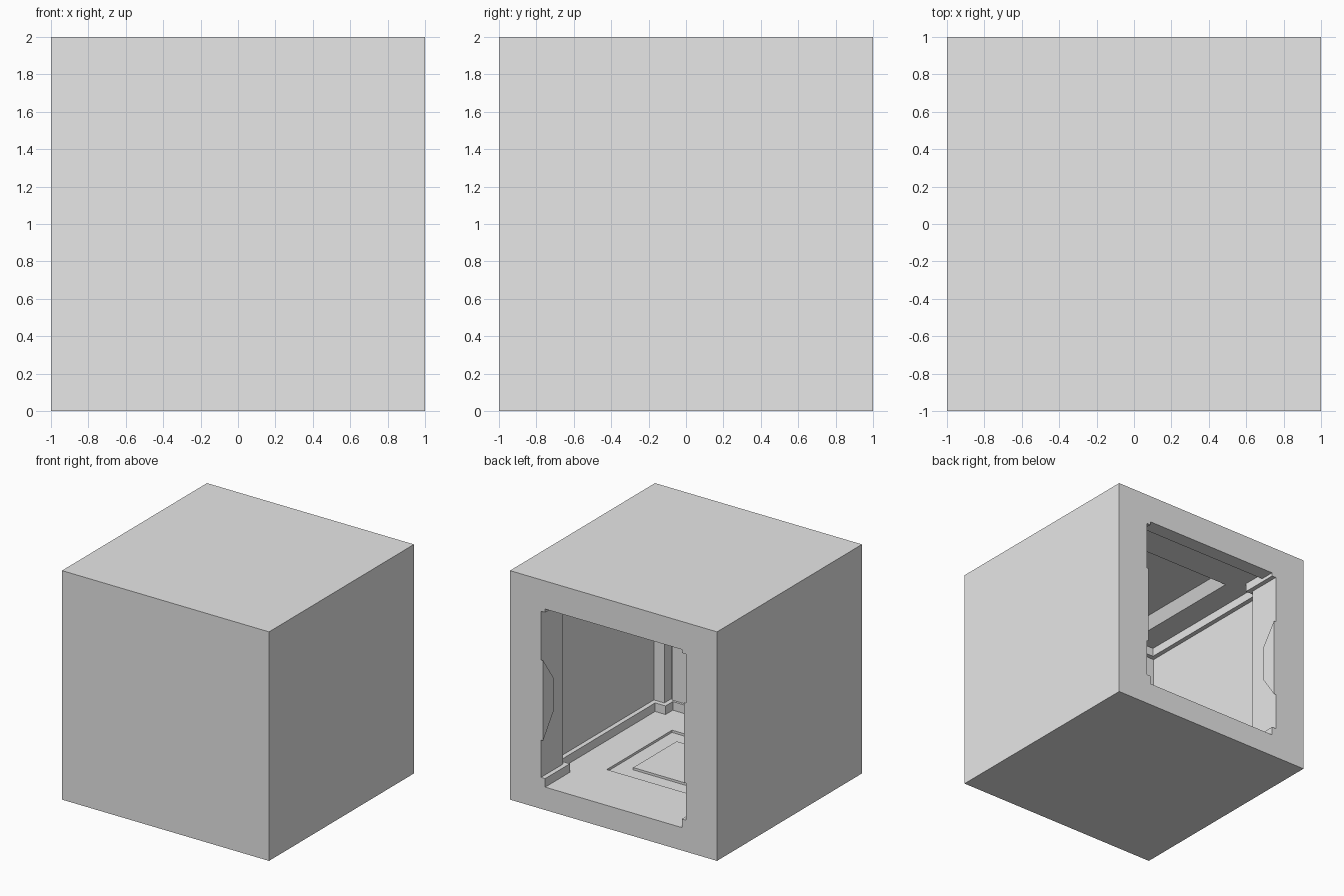
import bpy
import bmesh
from mathutils import Vector

if "Cube" in bpy.data.objects:
    bpy.data.objects.remove(bpy.data.objects["Cube"], do_unlink=True)

grey = bpy.data.materials.new("plain_grey")
grey.use_nodes = True
grey.diffuse_color = (0.8, 0.8, 0.8, 1)
grey.node_tree.nodes["Principled BSDF"].inputs["Base Color"].default_value = (0.8, 0.8, 0.8, 1)


def prism(name, outline, shift, taper=1.0):
    """Extrude a flat outline along shift; taper scales the far end about the z axis."""
    bm = bmesh.new()
    near = [bm.verts.new(p) for p in outline]
    far = []
    for p in outline:
        q = Vector(p) + Vector(shift)
        far.append(bm.verts.new((q.x * taper, q.y * taper, q.z)))
    bm.faces.new(near)
    bm.faces.new(far)
    n = len(near)
    for i in range(n):
        j = (i + 1) % n
        bm.faces.new((near[i], near[j], far[j], far[i]))
    bmesh.ops.recalc_face_normals(bm, faces=bm.faces)
    mesh = bpy.data.meshes.new(name)
    bm.to_mesh(mesh)
    bm.free()
    obj = bpy.data.objects.new(name, mesh)
    bpy.context.collection.objects.link(obj)
    mesh.materials.append(grey)
    return obj


def box(name, x0, x1, y0, y1, z0, z1):
    return prism(name, [(x0, y0, z0), (x1, y0, z0), (x1, y1, z0), (x0, y1, z0)], (0, 0, z1 - z0))


def square(name, half, z, height, taper=1.0):
    return prism(name, [(-half, -half, z), (half, -half, z), (half, half, z), (-half, half, z)],
                 (0, 0, height), taper)


def room(name, inset, z0, z1):
    """Room plan with corner pillars, running out through the back doorway."""
    narrow, wide = 0.7 - inset, 0.8 - inset
    half = [(narrow, 1.2), (narrow, narrow), (wide, narrow),
            (wide, -narrow), (narrow, -narrow), (narrow, -wide)]
    plan = half + [(-x, y) for x, y in reversed(half)]
    return prism(name, [(x, y, z0) for x, y in plan], (0, 0, z1 - z0))


# Outer block, hollowed into a room with skirting and cornice
shell = box("room_shell", -1, 1, -1, 1, 0, 2)
cutters = [
    room("wall_cutter", 0.0, 0.275, 1.725),
    room("floor_to_ceiling_cutter", 0.04, 0.2, 1.8),
    square("ceiling_recess_cutter", 0.545, 1.79, 0.11, 0.9),
    square("floor_recess_cutter", 0.45, 0.18, 0.1),
]
bpy.context.view_layer.objects.active = shell
for cutter in cutters:
    cutter.hide_render = True
    mod = shell.modifiers.new("cut", 'BOOLEAN')
    mod.operation = 'DIFFERENCE'
    mod.solver = 'EXACT'
    mod.object = cutter
    bpy.ops.object.modifier_apply(modifier=mod.name)
for cutter in cutters:
    bpy.data.objects.remove(cutter, do_unlink=True)

# Raised plate in the floor recess
square("floor_plate", 0.3, 0.18, 0.02)

# Lintel lip over the doorway
box("doorway_lintel", -0.66, 0.66, 0.87, 1, 1.755, 1.8)

# Tapered pads on the door jambs
for side, sign in (("left", 1), ("right", -1)):
    x = 0.7 * sign
    pad = [(x, 1, 0.6), (x, 0.86, 0.8), (x, 0.86, 1.1), (x, 1, 1.3)]
    prism(side + "_jamb_pad", pad, (-0.02 * sign, 0, 0))

# Shallow panel on the front wall, inside the room
box("inner_wall_panel", -0.68, 0.68, -0.8, -0.78, 0.275, 1.725)
